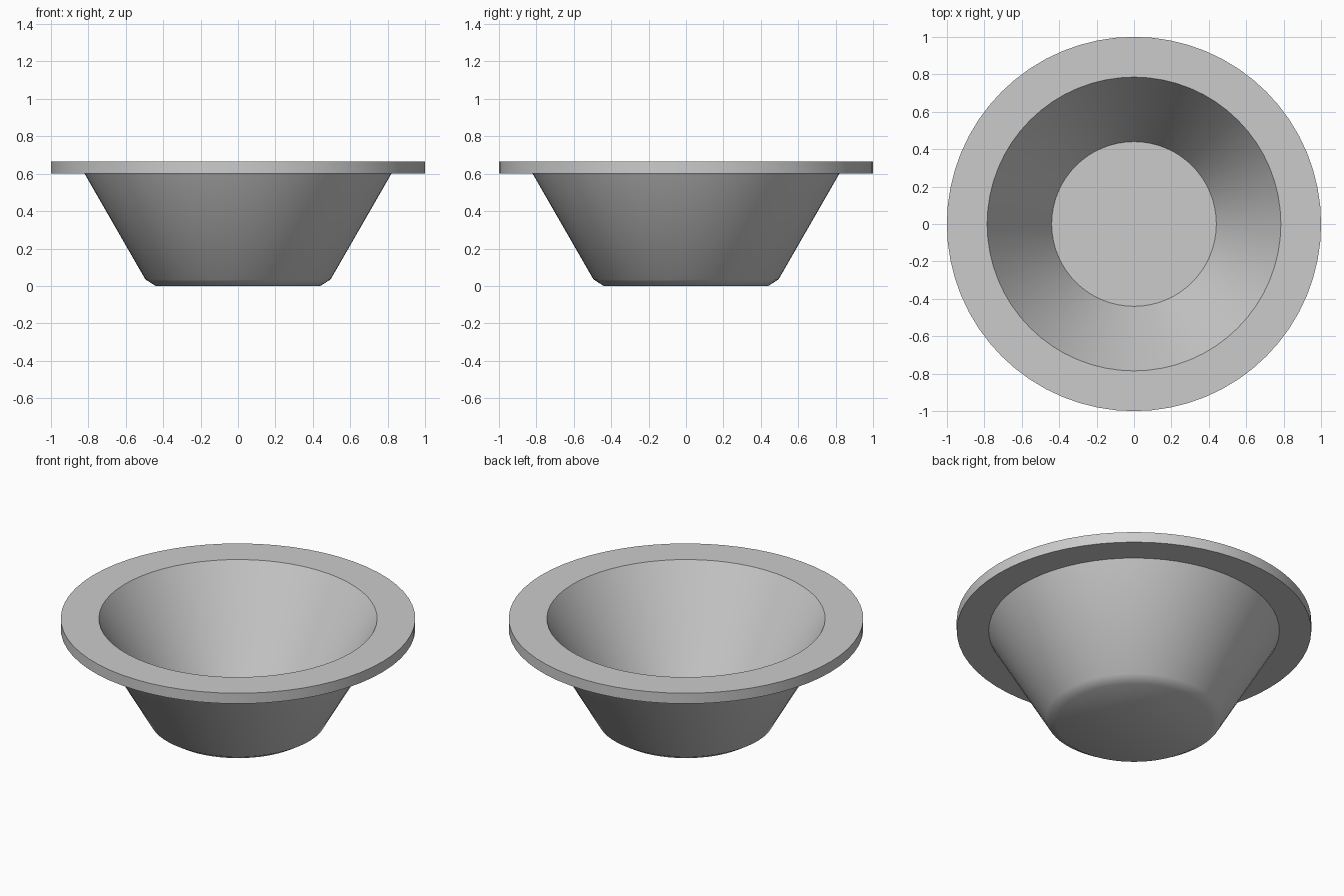
import bpy, bmesh, math

cube = bpy.data.objects.get("Cube")
if cube:
    bpy.data.objects.remove(cube, do_unlink=True)

SEGMENTS = 64

# Plain grey material
grey = bpy.data.materials.new("grey")
grey.use_nodes = True
colour = (0.6, 0.6, 0.6, 1)
grey.diffuse_color = colour
grey.node_tree.nodes["Principled BSDF"].inputs["Base Color"].default_value = colour

# Closed wall profile (radius, height): base, chamfer, outer wall, flange, inner wall, floor
profile = [(0.44, 0), (0.495, 0.035), (0.82, 0.6), (1, 0.6),
           (1, 0.665), (0.785, 0.665), (0.44, 0.06)]

bm = bmesh.new()
rings = []
for radius, height in profile:
    ring = []
    for i in range(SEGMENTS):
        a = math.tau * i / SEGMENTS
        ring.append(bm.verts.new((radius * math.cos(a), radius * math.sin(a), height)))
    rings.append(ring)

# Walls between neighbouring rings
for low, high in zip(rings, rings[1:]):
    for i in range(SEGMENTS):
        j = (i + 1) % SEGMENTS
        bm.faces.new((low[i], low[j], high[j], high[i]))

# Underside and inside floor
bm.faces.new(rings[0][::-1])
bm.faces.new(rings[-1])
bmesh.ops.recalc_face_normals(bm, faces=bm.faces)

mesh = bpy.data.meshes.new("flanged_bowl")
bm.to_mesh(mesh)
bm.free()
mesh.materials.append(grey)
bowl = bpy.data.objects.new("flanged_bowl", mesh)
bpy.context.collection.objects.link(bowl)

# Smooth round walls with crisp rim and floor edges
bpy.ops.object.select_all(action='DESELECT')
bowl.select_set(True)
bpy.context.view_layer.objects.active = bowl
bpy.ops.object.shade_smooth_by_angle(angle=math.radians(35))
